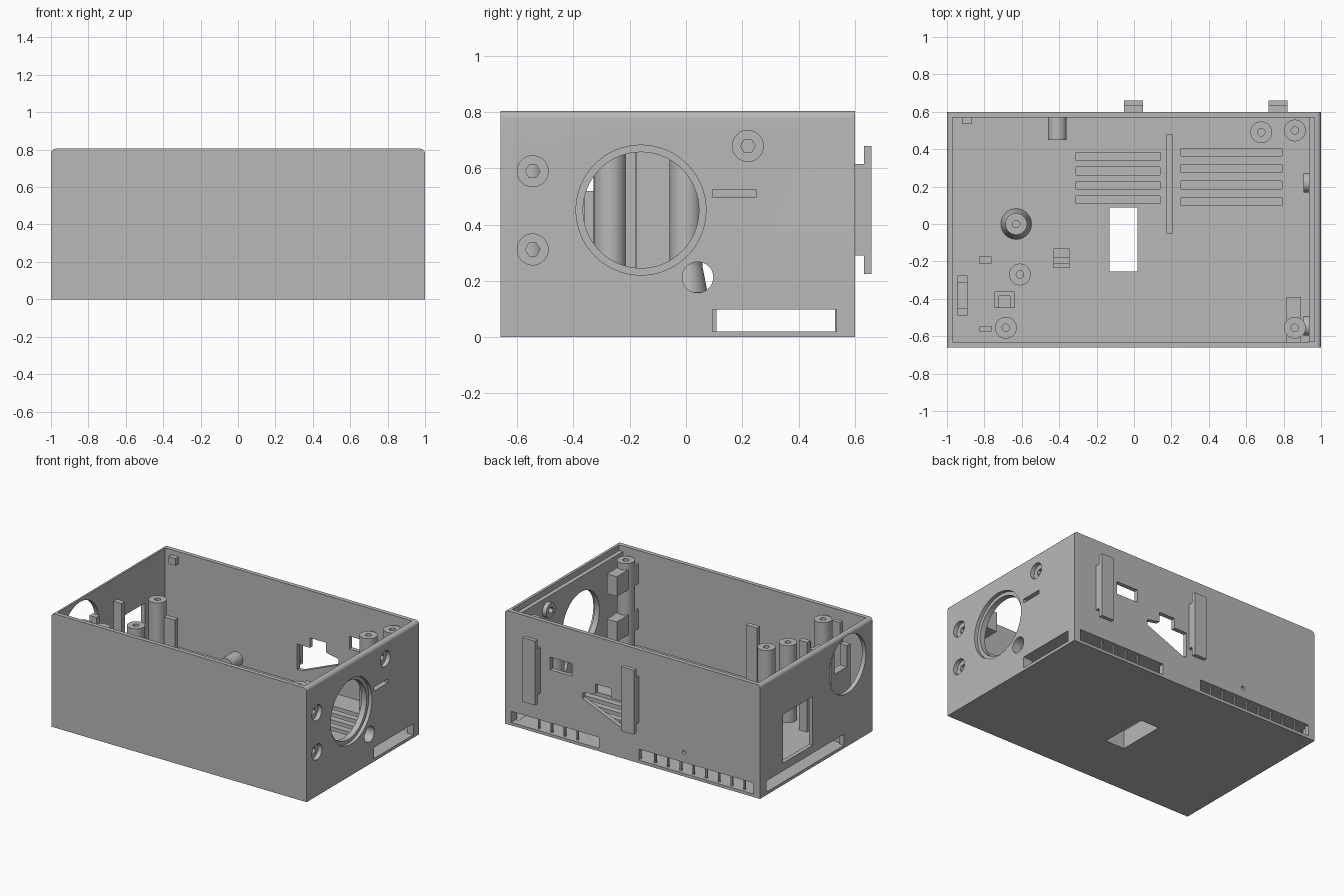
import bpy, bmesh, math
from mathutils import Matrix, Vector

old = bpy.data.objects.get("Cube")
if old:
    bpy.data.objects.remove(old, do_unlink=True)

GREY = bpy.data.materials.new("matte_grey")
GREY.use_nodes = True
GREY.diffuse_color = (0.48, 0.48, 0.48, 1)
GREY.node_tree.nodes["Principled BSDF"].inputs["Base Color"].default_value = (0.48, 0.48, 0.48, 1)

TURN = {"x": Matrix.Rotation(math.pi / 2, 4, "Y"),
        "y": Matrix.Rotation(-math.pi / 2, 4, "X"),
        "z": Matrix.Identity(4)}


def finish(name, bm):
    bmesh.ops.recalc_face_normals(bm, faces=bm.faces)
    mesh = bpy.data.meshes.new(name)
    bm.to_mesh(mesh)
    bm.free()
    mesh.materials.append(GREY)
    ob = bpy.data.objects.new(name, mesh)
    bpy.context.collection.objects.link(ob)
    return ob


def box(name, xs, ys, zs):
    bm = bmesh.new()
    bmesh.ops.create_cube(bm, size=1)
    for v in bm.verts:
        v.co = Vector([(r[0] + r[1]) / 2 + c * (r[1] - r[0]) for c, r in zip(v.co, (xs, ys, zs))])
    return finish(name, bm)


def rod(name, centre, r, length, axis="z", sides=40, r2=None):
    bm = bmesh.new()
    bmesh.ops.create_cone(bm, cap_ends=True, segments=sides, radius1=r,
                          radius2=r if r2 is None else r2, depth=length,
                          matrix=Matrix.Translation(centre) @ TURN[axis])
    return finish(name, bm)


def prism(name, outline, ys):
    bm = bmesh.new()
    face = bm.faces.new([bm.verts.new((x, ys[0], z)) for x, z in outline])
    new = bmesh.ops.extrude_face_region(bm, geom=[face])["geom"]
    bmesh.ops.translate(bm, vec=(0, ys[1] - ys[0], 0),
                        verts=[v for v in new if isinstance(v, bmesh.types.BMVert)])
    return finish(name, bm)


def cut(target, *cutters):
    for c in cutters:
        mod = target.modifiers.new("cut", "BOOLEAN")
        mod.operation, mod.solver, mod.object = "DIFFERENCE", "EXACT", c
        bpy.context.view_layer.objects.active = target
        bpy.ops.object.modifier_apply(modifier=mod.name)
        bpy.data.objects.remove(c, do_unlink=True)


TOP, FLOOR = 0.805, 0.13

# Case body with rounded long top edges
case = box("case", (-1, 1), (-0.66, 0.6), (0, TOP))
bm = bmesh.new()
bm.from_mesh(case.data)
edges = [e for e in bm.edges if all(v.co.z > 0.8 for v in e.verts)
         and abs(e.verts[0].co.x - e.verts[1].co.x) < 0.01]
bmesh.ops.bevel(bm, geom=edges, offset=0.025, segments=5, profile=0.5, affect="EDGES")
bm.to_mesh(case.data)
bm.free()

# Main space, lid ledge and the air duct under the floor
cut(case,
    box("space", (-0.97, 0.935), (-0.63, 0.57), (FLOOR, 1)),
    box("ledge", (0.9, 0.965), (-0.629, 0.569), (0.765, 1)),
    box("duct", (-0.965, 0.93), (-0.36, 0.565), (0.02, 0.1)))

# Duct openings in the walls
cut(case,
    box("opening", (0.26, 0.95), (0.5, 0.7), (0.021, 0.099)),
    box("opening", (-0.95, -0.05), (0.5, 0.7), (0.021, 0.099)),
    box("opening", (0.9, 1.1), (0.095, 0.535), (0.021, 0.099)),
    box("opening", (-1.1, -0.9), (-0.34, 0.53), (0.021, 0.099)))

# Floor vents and floor window
WINDOW = ((-0.13, 0.02), (-0.255, 0.088), (-0.1, 0.3))
for y0, x0, x1 in ((0.13, -0.31, 0.14), (0.12, 0.25, 0.79)):
    step = 0.077 if x0 < 0 else 0.088
    for i in range(4):
        y = y0 + i * step
        cut(case, box("vent", (x0, x1), (y - 0.021, y + 0.021), (0.08, 0.2)))
cut(case, box("window", *WINDOW))
collar = box("floor_window_collar", (-0.15, 0.04), (-0.275, 0.108), (0.015, 0.11))
cut(collar, box("window", *WINDOW))

# Right wall: large stepped port, screw holes, round hole and slit
for y, z in ((-0.545, 0.59), (-0.545, 0.312), (0.22, 0.68)):
    rod("screw_boss", (0.925, y, z), 0.052, 0.04, "x")
    boss = bpy.context.collection.objects[-1]
    cut(boss, rod("hole", (0.92, y, z), 0.026, 0.3, "x", 6))
    cut(case, rod("recess", (1.0, y, z), 0.055, 0.06, "x"),
        rod("hole", (0.95, y, z), 0.026, 0.3, "x", 6))
cut(case,
    rod("port_step", (1.0, -0.16, 0.452), 0.231, 0.05, "x", 64),
    rod("port", (0.95, -0.16, 0.452), 0.206, 0.3, "x", 64),
    rod("hole", (0.95, 0.042, 0.213), 0.055, 0.3, "x"),
    box("slit", (0.85, 1.1), (0.095, 0.25), (0.498, 0.526)))

# Left wall: round port and rectangular window
cut(case,
    rod("port", (-1, -0.38, 0.58), 0.205, 0.3, "x", 64),
    box("window", (-1.1, -0.9), (0.01, 0.345), (0.155, 0.5)))

# Back wall: square window, arrow-like opening and cable hole
arrow = [(0.39, 0.34), (0.39, 0.38), (0.29, 0.4), (0.29, 0.47),
         (0.165, 0.47), (0.165, 0.4), (0.065, 0.4), (0.065, 0.22), (0.1, 0.22)]
cut(case,
    box("window", (0.475, 0.645), (0.5, 0.7), (0.475, 0.565)),
    prism("arrow", arrow, (0.5, 0.7)),
    rod("hole", (-0.405, 0.58, 0.17), 0.014, 0.3, "y", 16))
tube = rod("cable_tube", (-0.41, 0.512, 0.17), 0.05, 0.125, "y")
cut(tube, rod("hole", (-0.405, 0.5, 0.17), 0.014, 0.4, "y", 16))

# Mounting hooks on the back
for x in (-0.003, 0.77):
    box("hook_stem", (x - 0.05, x + 0.05), (0.595, 0.635), (0.29, 0.615))
    box("hook_flange", (x - 0.05, x + 0.05), (0.632, 0.66), (0.225, 0.68))

# Screw posts
for x, y, top in ((-0.63, 0, 0.75), (-0.61, -0.27, 0.675), (-0.685, -0.555, 0.75),
                  (0.68, 0.49, 0.66), (0.86, 0.5, 0.745), (0.86, -0.555, 0.755)):
    r = 0.058
    post = rod("screw_post", (x, y, (top + 0.12) / 2), r, top - 0.12)
    cut(post, rod("pilot", (x, y, top), 0.02, 0.2, "z", 20))
rod("post_foot", (-0.63, 0, 0.19), 0.083, 0.13, "z", 40, 0.058)

# Tall thin clip with a sloping foot
box("board_clip", (-0.43, -0.345), (-0.215, -0.18), (0.12, 0.76))
box("board_clip_foot", (-0.43, -0.345), (-0.235, -0.13), (0.12, 0.22))

# Small clips beside the left posts
for x, y, d in ((-0.793, -0.195, 0.02), (-0.795, -0.56, 0.015)):
    box("small_clip", (x - 0.032, x + 0.032), (y - d, y + d), (0.12, 0.765))
holder = box("slot_clip", (-0.745, -0.64), (-0.45, -0.36), (0.12, 0.62))
cut(holder, box("slot", (-0.722, -0.663), (-0.5, -0.385), (0.14, 0.9)))

# Holder standing inside the left port
holder = box("port_holder", (-0.945, -0.89), (-0.49, -0.275), (0.12, 0.67))
cut(holder, box("notch", (-1, -0.8), (-0.45, -0.315), (0.52, 0.9)))

# Brackets on the front right post, corner stop and floor rib
for z in (0.25, 0.57):
    box("post_bracket", (0.815, 0.893), (-0.635, -0.39), (z, z + 0.14))
box("corner_stop", (-0.92, -0.865), (0.535, 0.575), (0.72, 0.77))
box("floor_rib", (0.175, 0.205), (-0.05, 0.48), (0.12, 0.16))

# Pins along the duct openings
for start, count in ((0.75, 4), (-0.16, 8)):
    for i in range(count):
        rod("duct_pin", (start - i * 0.1, 0.57, 0.06), 0.009, 0.09, "z", 8)

# Smooth round parts, keep sharp edges
bpy.ops.object.select_all(action="DESELECT")
for ob in bpy.context.collection.objects:
    if ob.type == "MESH" and ob.data.materials and ob.data.materials[0] == GREY:
        ob.select_set(True)
bpy.context.view_layer.objects.active = case
bpy.ops.object.shade_smooth_by_angle(angle=math.radians(30))
